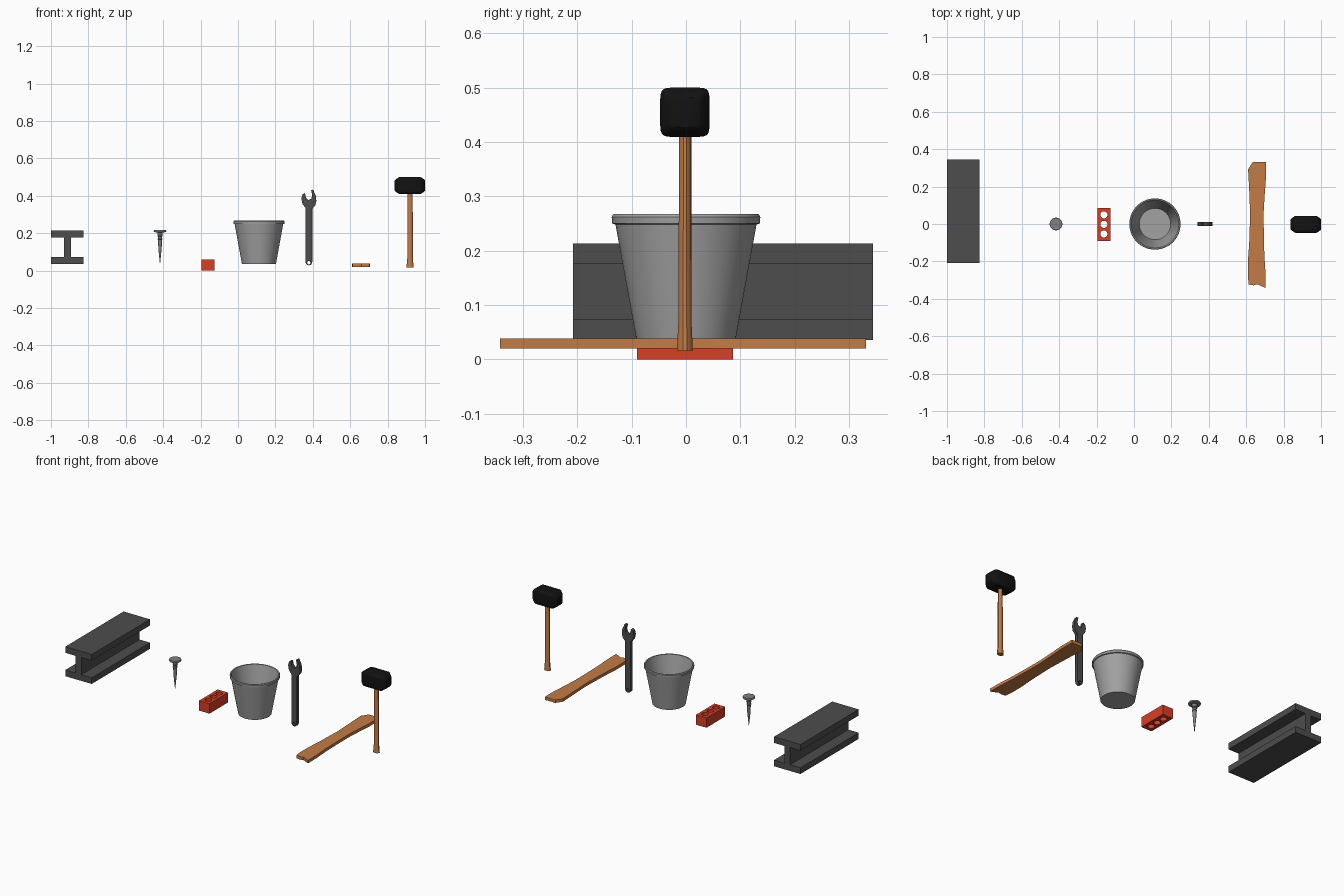
import bpy, bmesh
from math import cos, sin, pi, radians, copysign

if "Cube" in bpy.data.objects:
    bpy.data.objects.remove(bpy.data.objects["Cube"])


def material(name, rgb):
    m = bpy.data.materials.new(name)
    m.diffuse_color = (*rgb, 1)
    m.use_nodes = True
    m.node_tree.nodes["Principled BSDF"].inputs["Base Color"].default_value = m.diffuse_color
    return m


dark = material("dark_steel", (0.075, 0.075, 0.075))
steel = material("steel", (0.22, 0.22, 0.22))
zinc = material("zinc", (0.36, 0.36, 0.36))
wood = material("wood", (0.55, 0.2, 0.06))
red = material("fired_clay", (0.68, 0.05, 0.02))
black = material("rubber", (0.006, 0.006, 0.006))


def circle(x, y, r, n=24):
    return [(x + r * cos(2 * pi * i / n), y + r * sin(2 * pi * i / n)) for i in range(n)]


def finish(bm, name, mat, loc, rot, smooth):
    bmesh.ops.remove_doubles(bm, verts=bm.verts[:], dist=1e-5)
    bmesh.ops.recalc_face_normals(bm, faces=bm.faces[:])
    me = bpy.data.meshes.new(name)
    bm.to_mesh(me)
    bm.free()
    ob = bpy.data.objects.new(name, me)
    bpy.context.collection.objects.link(ob)
    ob.location, ob.rotation_euler = loc, rot
    me.materials.append(mat)
    if smooth:
        bpy.ops.object.select_all(action='DESELECT')
        ob.select_set(True)
        bpy.context.view_layer.objects.active = ob
        bpy.ops.object.shade_smooth_by_angle(angle=radians(smooth))
    return ob


def plate(name, loops, depth, mat, loc, upright=False, smooth=30):
    """Flat outline, further loops being holes, given a thickness."""
    cu = bpy.data.curves.new(name + "_outline", 'CURVE')
    cu.dimensions, cu.fill_mode, cu.extrude = '2D', 'BOTH', depth / 2
    for pts in loops:
        sp = cu.splines.new('POLY')
        sp.points.add(len(pts) - 1)
        for p, (x, y) in zip(sp.points, pts):
            p.co = (x, y, 0, 1)
        sp.use_cyclic_u = True
    tmp = bpy.data.objects.new(name + "_outline", cu)
    bpy.context.collection.objects.link(tmp)
    bpy.context.view_layer.update()
    bm = bmesh.new()
    bm.from_mesh(tmp.to_mesh())
    tmp.to_mesh_clear()
    bpy.data.objects.remove(tmp)
    return finish(bm, name, mat, loc, (pi / 2 if upright else 0, 0, 0), smooth)


def loft(name, rings, mat, loc, sides=32, power=1.0, rot=(0, 0, 0), smooth=35):
    """Stack of (z, rx, ry) rings, capped at both ends; low power squares them."""
    bm = bmesh.new()
    prev = None
    for i, (z, rx, ry) in enumerate(rings):
        ring = []
        for k in range(sides):
            a = 2 * pi * (k + 0.5) / sides
            c, s = cos(a), sin(a)
            ring.append(bm.verts.new((rx * copysign(abs(c) ** power, c),
                                      ry * copysign(abs(s) ** power, s), z)))
        if prev:
            for k in range(sides):
                j = (k + 1) % sides
                bm.faces.new((prev[k], prev[j], ring[j], ring[k]))
        if i in (0, len(rings) - 1):
            bm.faces.new(ring)
        prev = ring
    return finish(bm, name, mat, loc, rot, smooth)


def round_rings(profile):
    return [(z, r, r) for r, z in profile]


# I-beam
right = [(0.0875, 0.036), (0.0875, 0.073), (0.0185, 0.073),
         (0.0185, 0.176), (0.0875, 0.176), (0.0875, 0.213)]
plate("steel_beam", [right + [(-x, z) for x, z in reversed(right)]], 0.552,
      dark, (-0.9125, 0.068, 0), upright=True)

# Nail
loft("nail", round_rings([(0.001, 0.04), (0.009, 0.12), (0.011, 0.165), (0.014, 0.168),
                          (0.011, 0.172), (0.012, 0.182), (0.015, 0.185), (0.012, 0.189),
                          (0.015, 0.204), (0.033, 0.206), (0.034, 0.210), (0.032, 0.216)]),
     steel, (-0.417, 0, 0), sides=24)

# Brick with three holes right through
plate("brick", [[(-0.035, -0.088), (0.035, -0.088), (0.035, 0.088), (-0.035, 0.088)]]
      + [circle(0, y, 0.019) for y in (-0.051, 0, 0.051)],
      0.059, red, (-0.161, -0.002, 0.0295))

# Bucket, with outer wall, rolled rim, inner wall and floor
loft("bucket", round_rings([(0.091, 0.034), (0.130, 0.248), (0.136, 0.250), (0.137, 0.262),
                            (0.134, 0.267), (0.128, 0.266), (0.126, 0.258), (0.084, 0.042)]),
     zinc, (0.112, 0, 0), sides=48)

# Open-ended spanner with a hanging hole
end = [(0.018 * cos(a), 0.046 - 0.018 * sin(a)) for a in [pi - pi * i / 10 for i in range(11)]]
jaw = [(0.018, 0.33), (0.035, 0.35), (0.04, 0.372), (0.037, 0.4), (0.022, 0.433),
       (0.012, 0.43), (0.018, 0.402), (0.013, 0.384), (-0.004, 0.377), (-0.015, 0.388),
       (-0.021, 0.414), (-0.034, 0.408), (-0.04, 0.385), (-0.034, 0.355), (-0.018, 0.335)]
spanner = plate("spanner", [end + jaw, circle(0, 0.042, 0.009, 16)], 0.02,
                dark, (0.379, 0, 0), upright=True)
bev = spanner.modifiers.new("soft_edges", 'BEVEL')
bev.width, bev.segments, bev.angle_limit = 0.002, 2, radians(50)

# Rough-sawn plank
plate("plank", [[(0.635, 0.331), (0.61, 0.292), (0.616, 0.18), (0.621, 0.05), (0.616, -0.1),
                 (0.609, -0.2), (0.609, -0.28), (0.613, -0.323), (0.64, -0.328),
                 (0.66, -0.322), (0.685, -0.334), (0.704, -0.342), (0.703, -0.26),
                 (0.697, -0.17), (0.694, -0.05), (0.693, 0.06), (0.699, 0.16),
                 (0.705, 0.24), (0.705, 0.331)]],
      0.018, wood, (0, 0, 0.029))

# Mallet: flared handle and chamfered rubber head
loft("mallet_handle", [(0.016, 0.020, 0.015), (0.03, 0.019, 0.0145), (0.07, 0.015, 0.0125),
                       (0.2, 0.015, 0.012), (0.3, 0.015, 0.0115), (0.43, 0.013, 0.0115)],
     wood, (0.92, -0.002, 0), sides=12)
head = [(0.081, 0.027), (0.078, 0.031), (0.062, 0.043), (0.055, 0.0455)]
head = [(-x, r, r) for x, r in head] + [(x, r, r) for x, r in reversed(head)]
loft("mallet_head", head, black, (0.919, -0.002, 0.4545), sides=24, power=0.3,
     rot=(0, pi / 2, 0))
